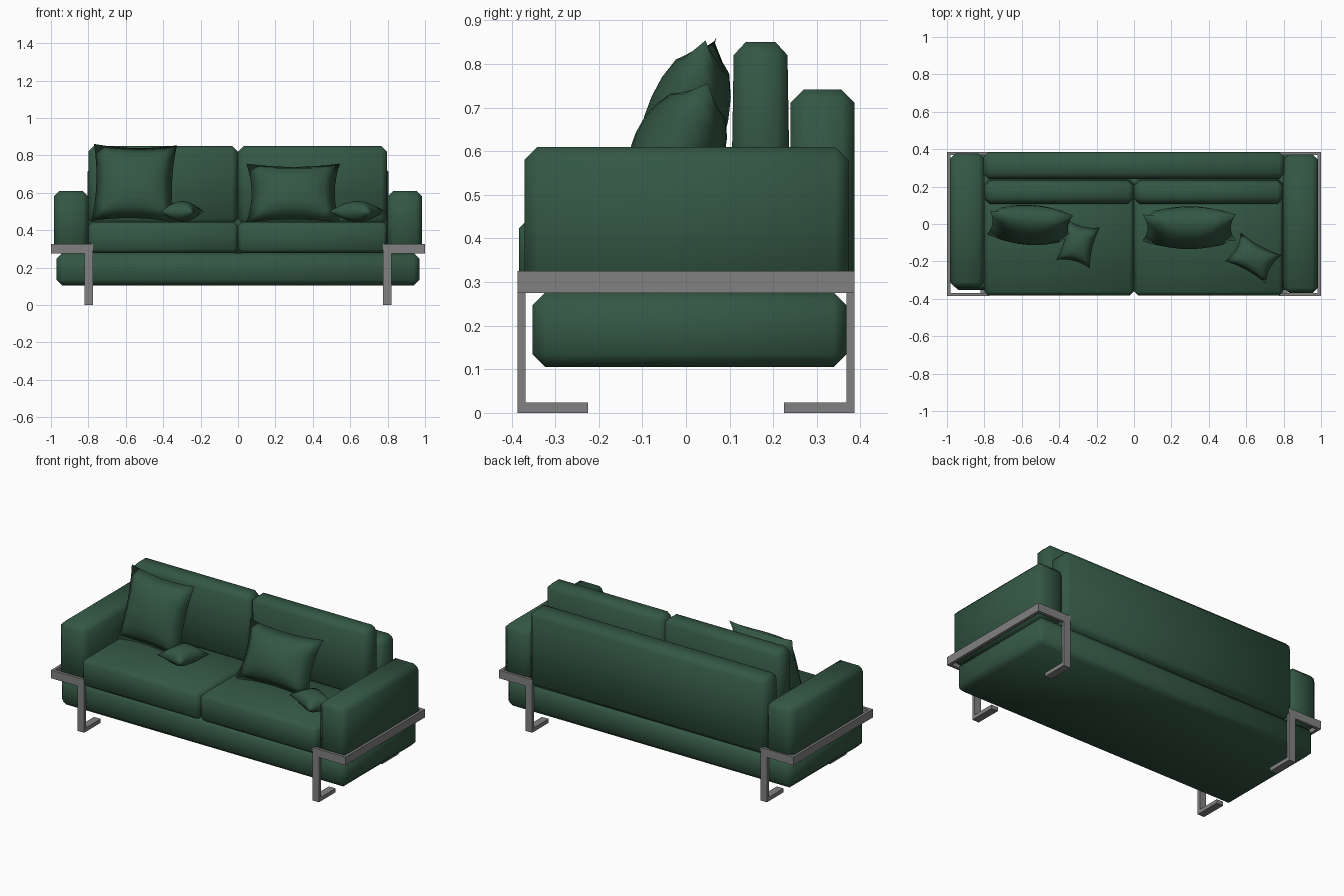
import bpy, bmesh, math
from mathutils import Vector, Matrix

if "Cube" in bpy.data.objects:
    bpy.data.objects.remove(bpy.data.objects["Cube"])


def material(name, rgb):
    m = bpy.data.materials.new(name)
    m.diffuse_color = (*rgb, 1)
    m.use_nodes = True
    m.node_tree.nodes["Principled BSDF"].inputs["Base Color"].default_value = m.diffuse_color
    return m


GREEN = material("green fabric", (0.034, 0.096, 0.058))
GREY = material("grey metal", (0.22, 0.22, 0.22))


def finish(bm, name, mat, smooth):
    bmesh.ops.recalc_face_normals(bm, faces=bm.faces)
    for f in bm.faces:
        f.smooth = smooth
    me = bpy.data.meshes.new(name)
    bm.to_mesh(me)
    bm.free()
    me.materials.append(mat)
    ob = bpy.data.objects.new(name, me)
    bpy.context.collection.objects.link(ob)
    return ob


def add_box(bm, lo, hi):
    lo, hi = Vector(lo), Vector(hi)
    mat = Matrix.Translation((lo + hi) / 2) @ Matrix.Diagonal((*(hi - lo), 1))
    bmesh.ops.create_cube(bm, size=1, matrix=mat)


# Upholstered block: box with a single chamfer, smooth shaded
def block(name, lo, hi, chamfer=0.03):
    bm = bmesh.new()
    add_box(bm, lo, hi)
    bmesh.ops.bevel(bm, geom=bm.edges[:], offset=chamfer, segments=1,
                    affect='EDGES', profile=0.5)
    return finish(bm, name, GREEN, True)


block("base", (-0.97, -0.352, 0.105), (0.97, 0.368, 0.277))
block("backrest", (-0.805, 0.24, 0.275), (0.805, 0.386, 0.741))
block("left_arm", (-0.985, -0.34, 0.275), (-0.80, 0.377, 0.61))
block("right_arm", (0.80, -0.37, 0.275), (0.985, 0.372, 0.61))
for side, x0, x1 in (("left", -0.80, -0.001), ("right", 0.001, 0.797)):
    block(side + "_seat_cushion", (x0, -0.383, 0.277), (x1, 0.24, 0.445), 0.022)
    # Back cushion narrows slightly toward the top
    ob = block(side + "_back_cushion", (x0, 0.103, 0.43), (x1, 0.239, 0.85))
    for v in ob.data.vertices:
        v.co.y = 0.171 + (v.co.y - 0.171) * (1 - 0.1 * (v.co.z - 0.44) / 0.41)


# Pillow: quilted grid, puffed in the middle, edges pulled inward
def pillow(name, w, h, thick, loc, rot, pinch=0.13, n=8):
    bm = bmesh.new()
    xf = Matrix.Translation(loc) @ rot
    for s in (1, -1):
        grid = bmesh.ops.create_grid(bm, x_segments=n, y_segments=n, size=1)
        for v in grid["verts"]:
            u, t = v.co.x, v.co.y
            puff = (max(0, 1 - u * u) * max(0, 1 - t * t)) ** 0.5
            v.co = xf @ Vector((u * w / 2 * (1 - pinch * (1 - t * t)),
                                t * h / 2 * (1 - pinch * (1 - u * u)),
                                s * thick / 2 * puff))
    bmesh.ops.remove_doubles(bm, verts=bm.verts[:], dist=0.0005)
    return finish(bm, name, GREEN, True)


def lean(tilt, turn=0, roll=0):
    return (Matrix.Rotation(math.radians(turn), 4, 'Z')
            @ Matrix.Rotation(math.radians(90 - tilt), 4, 'X')
            @ Matrix.Rotation(math.radians(roll), 4, 'Z'))


def flat(turn):
    return Matrix.Rotation(math.radians(turn), 4, 'Z')


pillow("left_large_pillow", 0.445, 0.43, 0.19, (-0.555, -0.005, 0.652), lean(17, -3, -1), 0.09)
pillow("right_large_pillow", 0.50, 0.345, 0.21, (0.295, -0.02, 0.598), lean(24, 0), 0.11)
pillow("left_small_pillow", 0.185, 0.225, 0.11, (-0.298, -0.105, 0.5), flat(-14), 0.16)
pillow("right_small_pillow", 0.25, 0.175, 0.11, (0.638, -0.182, 0.5), flat(-29), 0.16)

# Metal frames: side rail, and at each end a return bar, leg and foot
for side, sx in (("left", -1), ("right", 1)):
    bm = bmesh.new()

    def bar(x0, x1, y0, y1, z0, z1):
        xs, ys = sorted((sx * x0, sx * x1)), sorted((y0, y1))
        add_box(bm, (xs[0], ys[0], z0), (xs[1], ys[1], z1))

    bar(0.982, 1.0, -0.386, 0.386, 0.275, 0.325)
    for sy in (-1, 1):
        bar(0.82, 0.982, sy * 0.368, sy * 0.386, 0.275, 0.325)
        bar(0.775, 0.82, sy * 0.368, sy * 0.386, 0.0, 0.325)
        bar(0.775, 0.82, sy * 0.225, sy * 0.368, 0.0, 0.024)
    finish(bm, side + "_metal_frame", GREY, False)
